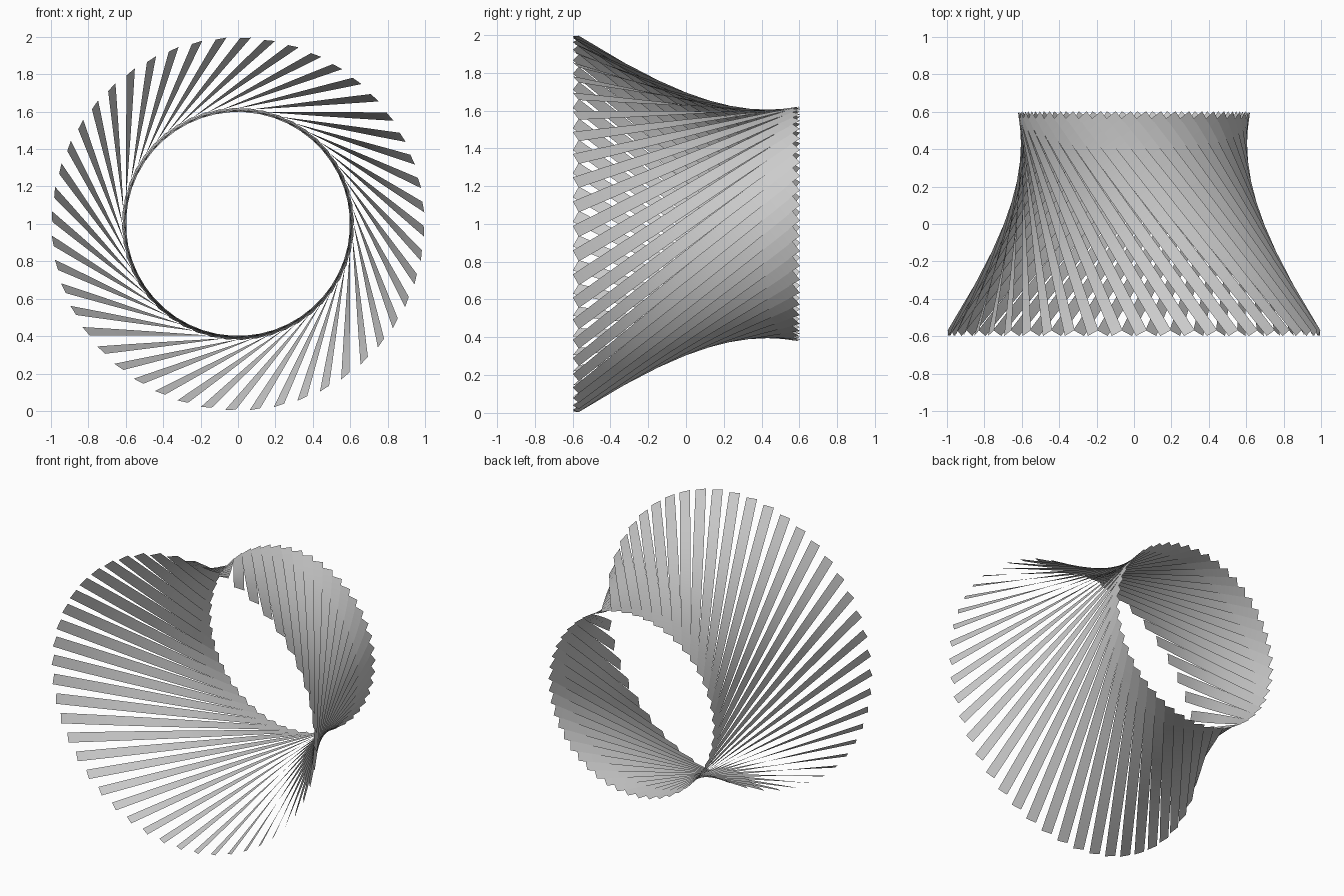
import bpy, math
from mathutils import Vector

if "Cube" in bpy.data.objects:
    bpy.data.objects.remove(bpy.data.objects["Cube"])

COUNT = 48                  # slats around the ring
WIDTH = 0.066               # slat width
STEPS = 8                   # segments along each twisted slat
FRONT_R, BACK_R = 0.995, 0.618
TURN = math.radians(66.3)   # angle each slat sweeps from front to back
START = math.radians(5.2)   # angle of the first slat's front end
HALF = 0.583                # half depth of the slat centre lines


def rim(r, a, y):
    """Point on a ring around the horizontal y axis."""
    return Vector((r * math.cos(a), y, r * math.sin(a)))


def slat_edge(p, run, lean):
    """Half-width vector square to the run, facing outward at angle lean."""
    return run.cross(rim(1, lean, 0)).normalized() * WIDTH / 2


# ring of slanted slats, each twisting to follow the waisted ring
verts, faces = [], []
for i in range(COUNT):
    a = START + 2 * math.pi * i / COUNT
    p, q = rim(FRONT_R, a, -HALF), rim(BACK_R, a + TURN, HALF)
    run = q - p
    e = slat_edge(p, run, a + math.radians(5))
    f = slat_edge(q, run, a + math.radians(72))
    n = len(verts)
    for k in range(STEPS + 1):
        t = k / STEPS
        c = p.lerp(q, t) + Vector((0, 0, 1))
        w = e.lerp(f, t).normalized() * WIDTH / 2
        verts += [c - w, c + w]
    faces += [(n + 2 * k, n + 2 * k + 1, n + 2 * k + 3, n + 2 * k + 2)
              for k in range(STEPS)]

mesh = bpy.data.meshes.new("slat_ring")
mesh.from_pydata(verts, [], faces)
mesh.shade_smooth()
mesh.update()
ring = bpy.data.objects.new("slat_ring", mesh)
bpy.context.collection.objects.link(ring)
